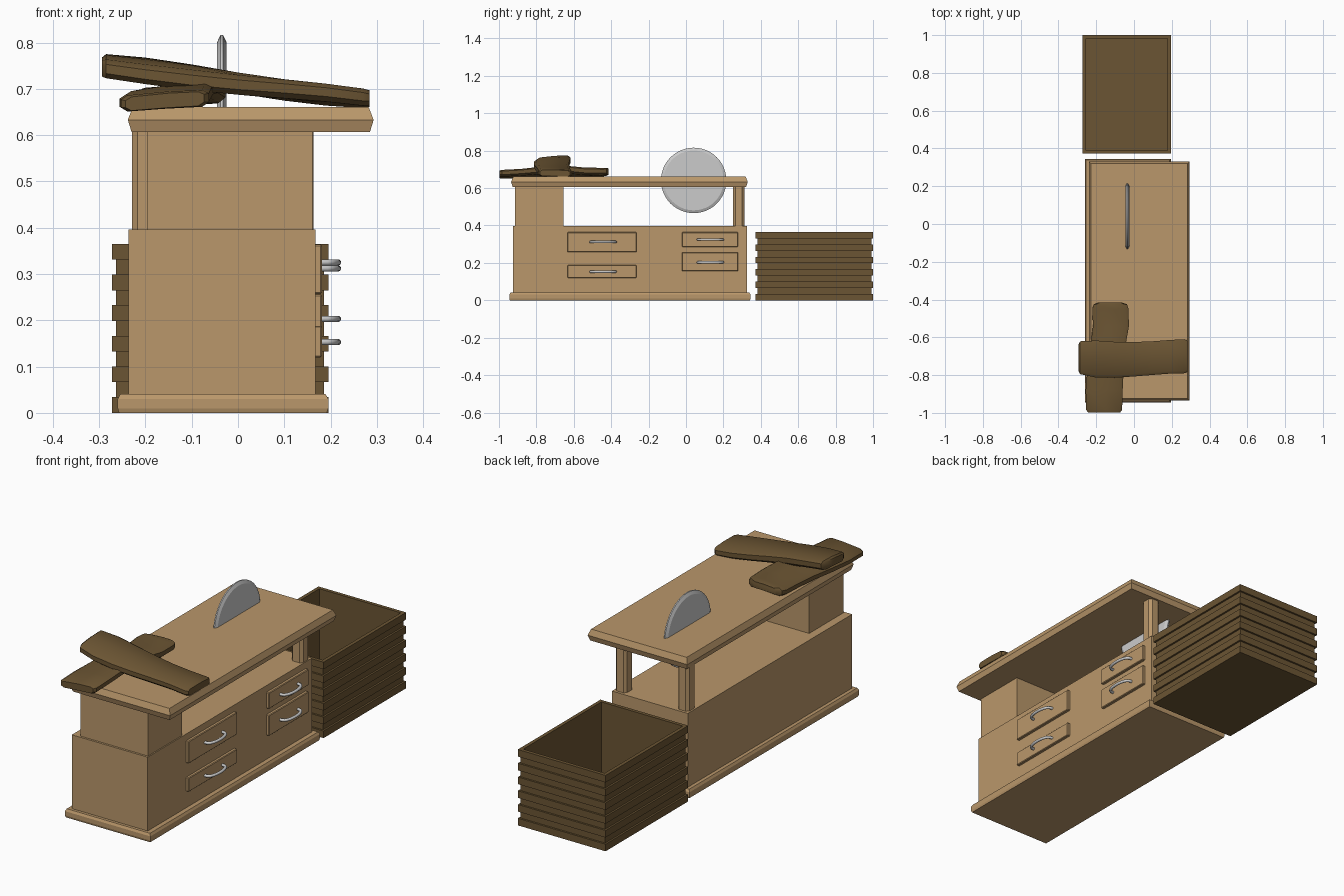
import bpy, bmesh, math
from mathutils import Vector

if "Cube" in bpy.data.objects:
    bpy.data.objects.remove(bpy.data.objects["Cube"])


def material(name, rgb):
    m = bpy.data.materials.new(name)
    m.diffuse_color = (*rgb, 1)
    m.use_nodes = True
    m.node_tree.nodes["Principled BSDF"].inputs["Base Color"].default_value = m.diffuse_color
    return m


TAN = material("light_wood", (0.49, 0.31, 0.145))
BROWN = material("dark_wood", (0.147, 0.09, 0.033))


def loft(name, rings, mat=None, smooth=None):
    """Skin a list of equal-length point rings and cap both ends."""
    bm = bmesh.new()
    loops = [[bm.verts.new(p) for p in ring] for ring in rings]
    n = len(loops[0])
    for a, b in zip(loops, loops[1:]):
        for i in range(n):
            j = (i + 1) % n
            bm.faces.new((a[i], a[j], b[j], b[i]))
    bm.faces.new(loops[0][::-1])
    bm.faces.new(loops[-1])
    bmesh.ops.recalc_face_normals(bm, faces=bm.faces[:])
    me = bpy.data.meshes.new(name)
    bm.to_mesh(me)
    bm.free()
    ob = bpy.data.objects.new(name, me)
    bpy.context.collection.objects.link(ob)
    if mat:
        me.materials.append(mat)
    if smooth:
        shade(ob, smooth)
    return ob


def shade(ob, degrees):
    bpy.ops.object.select_all(action='DESELECT')
    ob.select_set(True)
    bpy.context.view_layer.objects.active = ob
    bpy.ops.object.shade_smooth_by_angle(angle=math.radians(degrees))


def rect_stack(name, x0, x1, y0, y1, profile, mat):
    """Rectangular solid following a (height, inset) profile."""
    rings = [[(x0 + d, y0 + d, z), (x1 - d, y0 + d, z),
              (x1 - d, y1 - d, z), (x0 + d, y1 - d, z)] for z, d in profile]
    return loft(name, rings, mat)


def box(name, x0, x1, y0, y1, z0, z1, mat, bevel=0):
    ob = rect_stack(name, x0, x1, y0, y1, [(z0, 0), (z1, 0)], mat)
    if bevel:
        mod = ob.modifiers.new("bevel", 'BEVEL')
        mod.width = bevel
        mod.segments = 1
    return ob


# Bench: plinth, cabinet, raised box, posts and worktop
rect_stack("plinth", -0.26, 0.195, -0.945, 0.345,
           [(0, 0.003), (0.01, 0), (0.03, 0), (0.041, 0.006)], TAN)
box("cabinet", -0.237, 0.167, -0.925, 0.325, 0.035, 0.396, TAN)
box("raised_box", -0.197, 0.161, -0.915, -0.655, 0.39, 0.612, TAN)
for side, x in (("left", -0.229), ("right", 0.103)):
    rect = [(0.012, 0), (0.048, 0), (0.06, 0.012), (0.06, 0.048),
            (0.048, 0.06), (0.012, 0.06), (0, 0.048), (0, 0.012)]
    loft(side + "_post", [[(x + a, 0.252 + b, z) for a, b in rect]
                          for z in (0.39, 0.612)], TAN)
rect_stack("worktop", -0.238, 0.293, -0.935, 0.33,
           [(0.607, 0.008), (0.633, 0), (0.661, 0.011)], TAN)

# Saw blade: disc with a tapered rim
def circle(x, r):
    return [(x, 0.041 + r * math.cos(math.tau * i / 48),
             0.641 + r * math.sin(math.tau * i / 48)) for i in range(48)]

loft("saw_blade", [circle(-0.035 + dx, r) for dx, r in
     ((-0.01, 0.16), (-0.003, 0.175), (0.003, 0.175), (0.01, 0.16))], smooth=20)

# Drawers with bowed tubular handles: y0, y1, z0, z1, handle z
drawers = [(-0.633, -0.264, 0.257, 0.364, 0.312), (-0.633, -0.264, 0.12, 0.188, 0.153),
           (-0.022, 0.279, 0.286, 0.364, 0.325), (-0.022, 0.279, 0.156, 0.256, 0.203)]
for k, (y0, y1, z0, z1, hz) in enumerate(drawers, 1):
    box(f"drawer_{k}", 0.16, 0.181, y0, y1, z0, z1, TAN, 0.003)
    yc = (-0.443 if y0 < -0.1 else 0.13)
    path = [Vector((0.176 + 0.04 * math.sin(math.pi * i / 14) ** 0.6,
                    yc - 0.067 * math.cos(math.pi * i / 14), hz)) for i in range(15)]
    rings = []
    for i, p in enumerate(path):
        t = (path[min(i + 1, 14)] - path[max(i - 1, 0)]).normalized()
        side = t.cross(Vector((0, 0, 1)))
        rings.append([p + 0.0068 * (side * math.cos(math.tau * j / 10)
                      + Vector((0, 0, 1)) * math.sin(math.tau * j / 10)) for j in range(10)])
    loft(f"drawer_handle_{k}", rings, smooth=40)

# Slatted open crate: stepped outer wall, then down the inside to the floor
profile = []
for k in range(6):
    z = k * 0.0662
    profile += [(z, 0), (z + 0.034, 0)]
    if k < 5:
        profile += [(z + 0.034, 0.009), (z + 0.0662, 0.009)]
profile += [(0.365, 0.017), (0.02, 0.017)]
rect_stack("crate", -0.272, 0.195, 0.372, 1.0, profile, BROWN)


# Rough planks: stations are (along, sideways centre, half width, z centre, tilt, half thickness)
def plank(name, stations, along_x):
    rings = []
    for u, c, w, zc, tilt, h in stations:
        sec = [(-1, -0.5), (-0.85, -1), (0.0, -0.95), (0.85, -1), (1, -0.5),
               (1, 0.5), (0.85, 0.9), (0.1, 1), (-0.85, 0.85), (-1, 0.4)]
        ring = []
        for a, b in sec:
            s, z = c + a * w, zc + b * h + a * tilt
            ring.append((u, s, z) if along_x else (s, u, z))
        rings.append(ring)
    return loft(name, rings, BROWN, 35)


plank("lower_plank", [
    (-0.997, -0.158, 0.085, 0.674, 0.006, 0.016), (-0.985, -0.158, 0.095, 0.675, 0.006, 0.019),
    (-0.88, -0.158, 0.098, 0.679, 0.008, 0.019), (-0.76, -0.15, 0.096, 0.687, 0.012, 0.021),
    (-0.64, -0.137, 0.093, 0.69, 0.012, 0.021), (-0.54, -0.122, 0.095, 0.684, 0.008, 0.021),
    (-0.45, -0.125, 0.096, 0.686, 0.004, 0.021), (-0.425, -0.125, 0.088, 0.688, 0.003, 0.02),
    (-0.415, -0.127, 0.062, 0.689, 0.002, 0.016)], False)
plank("upper_plank", [
    (-0.294, -0.707, 0.07, 0.748, 0.004, 0.018), (-0.285, -0.708, 0.087, 0.75, 0.006, 0.022),
    (-0.2, -0.715, 0.098, 0.74, 0.008, 0.023), (-0.1, -0.719, 0.095, 0.726, 0.006, 0.024),
    (0.0, -0.716, 0.091, 0.712, 0.002, 0.023), (0.1, -0.71, 0.089, 0.699, -0.003, 0.022),
    (0.19, -0.703, 0.089, 0.689, -0.005, 0.021), (0.27, -0.7, 0.09, 0.681, -0.003, 0.02),
    (0.284, -0.701, 0.08, 0.68, -0.002, 0.017)], True)
